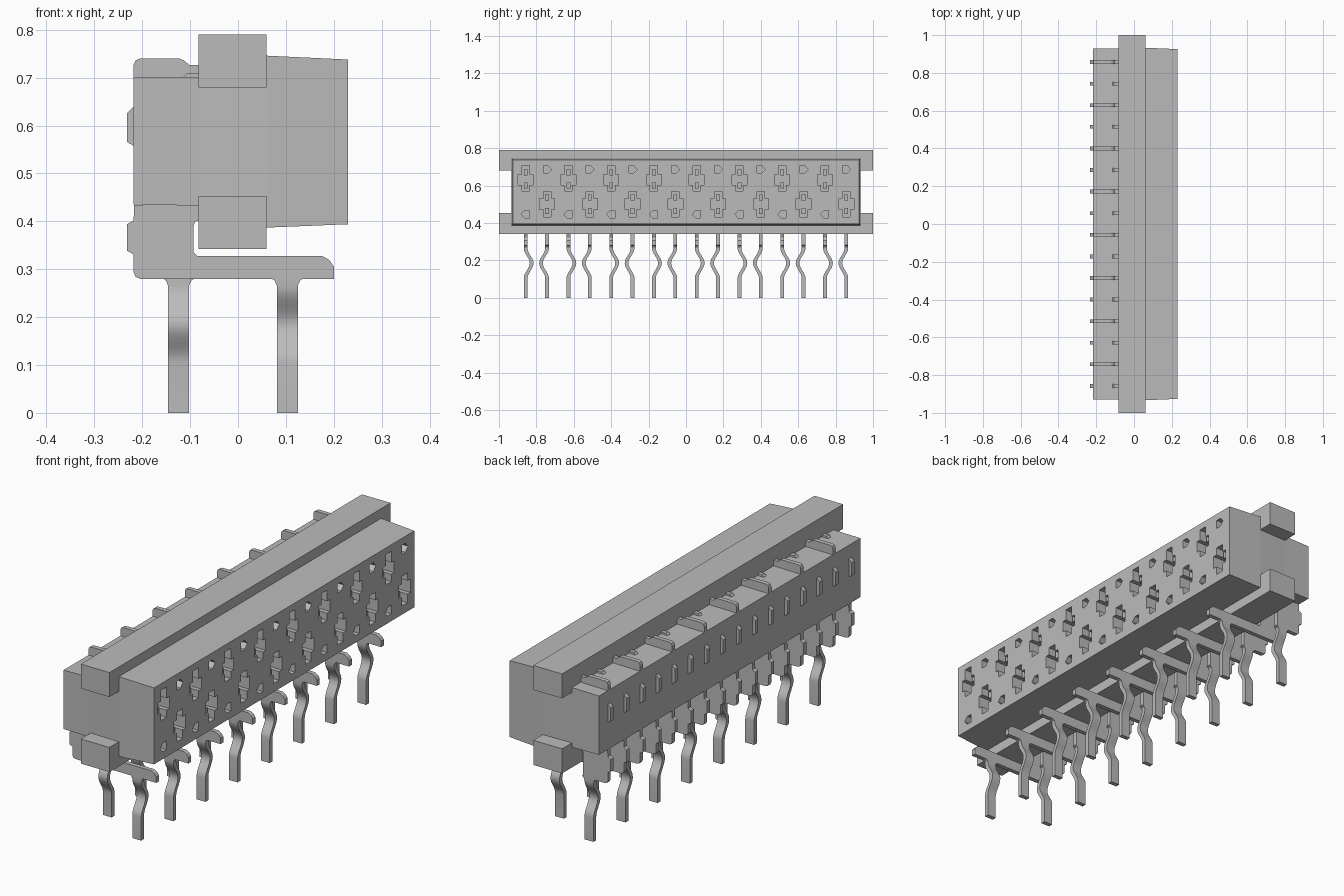
import bpy, bmesh, math

if "Cube" in bpy.data.objects:
    bpy.data.objects.remove(bpy.data.objects["Cube"], do_unlink=True)

grey = bpy.data.materials.new("plain grey")
grey.use_nodes = True
colour = (0.5, 0.5, 0.5, 1)
grey.diffuse_color = colour
grey.node_tree.nodes["Principled BSDF"].inputs["Base Color"].default_value = colour

COUNT, PITCH, HALF = 16, 0.1143, 0.01   # contacts, spacing, half sheet thickness
STATIONS = [(i, (i - (COUNT - 1) / 2) * PITCH) for i in range(COUNT)]


def skin(bm, rings):
    """Join matching rings of points and cap both ends."""
    rings = [[bm.verts.new(p) for p in ring] for ring in rings]
    n = len(rings[0])
    for a, b in zip(rings, rings[1:]):
        for k in range(n):
            bm.faces.new((a[k], a[(k + 1) % n], b[(k + 1) % n], b[k]))
    bm.faces.new(rings[0][::-1])
    bm.faces.new(rings[-1])


def along_x(bm, pts, x0, x1):
    skin(bm, [[(x, y, z) for y, z in pts] for x in (x0, x1)])


def along_y(bm, pts, y0, y1):
    skin(bm, [[(x, y, z) for x, z in pts] for y in (y0, y1)])


def rect(u0, u1, v0, v1):
    return [(u0, v0), (u1, v0), (u1, v1), (u0, v1)]


def finish(bm, name, smooth=False):
    bmesh.ops.recalc_face_normals(bm, faces=bm.faces)
    mesh = bpy.data.meshes.new(name)
    bm.to_mesh(mesh)
    bm.free()
    mesh.materials.append(grey)
    ob = bpy.data.objects.new(name, mesh)
    bpy.context.collection.objects.link(ob)
    bpy.ops.object.select_all(action="DESELECT")
    ob.select_set(True)
    bpy.context.view_layer.objects.active = ob
    if smooth:
        bpy.ops.object.shade_smooth_by_angle(angle=math.radians(30))
    return ob


# Socket cutters: staggered crosses and small arrow-shaped pockets
bm = bmesh.new()
for i, y in STATIONS:
    upper = i % 2 == 0
    low, bar0, bar1, top = (0.572, 0.604, 0.658, 0.708) if upper else (0.433, 0.472, 0.532, 0.567)
    w, n = 0.04, 0.02
    half = [(n, low), (n, bar0), (w, bar0), (w, bar1), (n, bar1), (n, top)]
    cross = half + [(-u, v) for u, v in reversed(half)]
    along_x(bm, [(y + u, v) for u, v in cross], 0.1, 0.3)
    s, zc = (-1, 0.446) if upper else (1, 0.686)
    arrow = [(-0.02, -0.02), (0.005, -0.02), (0.024, 0), (0.005, 0.02), (-0.02, 0.02)]
    along_x(bm, [(y + s * u, zc + v) for u, v in arrow], 0.17, 0.3)
cutter = finish(bm, "socket_cutter")
cutter.hide_render = True

# Housing with slightly drafted mating half
bm = bmesh.new()
sections = [(-0.218, 0.93, 0.435, 0.70), (-0.083, 0.93, 0.433, 0.702),
            (0.06, 0.933, 0.387, 0.746), (0.23, 0.926, 0.394, 0.738)]
skin(bm, [[(x, u, v) for u, v in rect(-w, w, z0, z1)] for x, w, z0, z1 in sections])
housing = finish(bm, "housing")
cut = housing.modifiers.new("sockets", "BOOLEAN")
cut.operation, cut.solver, cut.object = "DIFFERENCE", "EXACT", cutter
bpy.ops.object.modifier_apply(modifier=cut.name)
bpy.data.objects.remove(cutter, do_unlink=True)

# Full-length rails above and below
for name, z0, z1 in (("upper_rail", 0.68, 0.79), ("lower_rail", 0.342, 0.453)):
    bm = bmesh.new()
    along_y(bm, rect(-0.083, 0.06, z0, z1), -1, 1)
    finish(bm, name)

# Sheet contacts: back plate, forward arm on every other one, hooks and nubs
back_edge = [(-0.083, 0.434), (-0.217, 0.434), (-0.218, 0.402), (-0.232, 0.394), (-0.232, 0.339),
             (-0.218, 0.331), (-0.218, 0.294), (-0.214, 0.284), (-0.204, 0.28)]
arm_edge = [(0.2, 0.28), (0.2, 0.306), (0.19, 0.32), (0.175, 0.328), (-0.085, 0.328), (-0.093, 0.336)]
neck = [(-0.093, 0.39), (-0.09, 0.399), (-0.083, 0.402)]
long_hook = [(-0.218, 0.698), (-0.218, 0.727), (-0.214, 0.736), (-0.205, 0.74), (-0.122, 0.74),
             (-0.113, 0.736), (-0.102, 0.727), (-0.08, 0.727), (-0.08, 0.698)]
short_hook = [(-0.118, 0.698), (-0.106, 0.71), (-0.08, 0.71), (-0.08, 0.698)]
nub = [(-0.215, 0.556), (-0.232, 0.566), (-0.232, 0.626), (-0.215, 0.642)]
plates, hooks, nubs, tines = (bmesh.new() for _ in range(4))
for i, y in STATIONS:
    forward = i % 2 == 0
    span = (y - HALF, y + HALF)
    along_y(plates, back_edge + (arm_edge if forward else [(-0.093, 0.28)]) + neck, *span)
    along_y(hooks, short_hook if forward else long_hook, *span)
    along_y(nubs, nub, *span)
    # Fork tips inside each socket
    centre = 0.635 if forward else 0.50
    for z in (centre - 0.035, centre + 0.035):
        along_y(tines, rect(0.09, 0.2, z - 0.016, z + 0.016), *span)
finish(plates, "contact_plates")
finish(hooks, "top_hooks")
finish(nubs, "back_nubs")
finish(tines, "contact_tines")

# Kinked solder legs in two staggered rows
legs = bmesh.new()
shoulders = bmesh.new()
STEPS, MID, REACH = 16, 0.185, 0.08
heights = [0.285] + [MID + REACH * (1 - 2 * k / STEPS) for k in range(STEPS + 1)] + [0]
for i, y in STATIONS:
    x, side = (0.103, 1) if i % 2 == 0 else (-0.124, -1)
    path = []
    for z in heights:
        t = max(-1, min(1, (z - MID) / REACH))
        path.append((y + side * 0.016 * (1 + math.cos(math.pi * t)), z))
    outline = [(u + HALF, z) for u, z in path] + [(u - HALF, z) for u, z in reversed(path)]
    along_x(legs, outline, x - 0.022, x + 0.022)
    flare = [(-0.036, 0.282), (-0.027, 0.277), (-0.022, 0.266), (0.022, 0.266), (0.027, 0.277), (0.036, 0.282)]
    along_y(shoulders, [(x + u, z) for u, z in flare], y - HALF, y + HALF)
finish(legs, "solder_legs", smooth=True)
finish(shoulders, "leg_shoulders")
